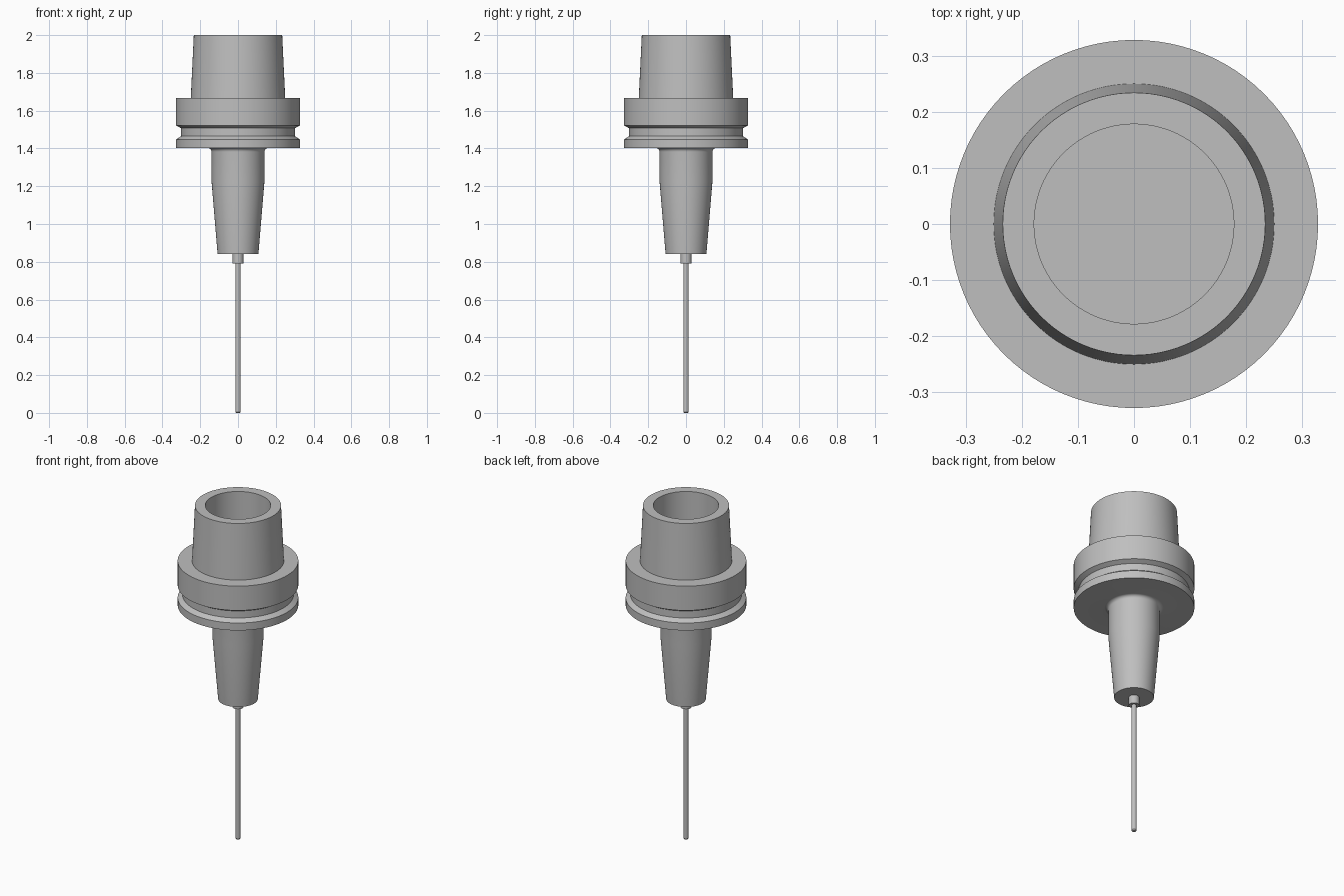
import bpy, bmesh, math

cube = bpy.data.objects.get("Cube")
if cube:
    bpy.data.objects.remove(cube, do_unlink=True)

steel = bpy.data.materials.new("brushed grey steel")
steel.use_nodes = True
GREY = (0.52, 0.52, 0.52, 1)
steel.diffuse_color = GREY
steel.node_tree.nodes["Principled BSDF"].inputs["Base Color"].default_value = GREY


def turned(name, profile, steps=96):
    """Spin a (radius, height) profile about z into a solid of revolution."""
    bm = bmesh.new()
    verts = [bm.verts.new((r, 0, z)) for r, z in profile]
    edges = [bm.edges.new(pair) for pair in zip(verts, verts[1:])]
    bmesh.ops.spin(bm, geom=verts + edges, cent=(0, 0, 0), axis=(0, 0, 1),
                   angle=math.tau, steps=steps)
    bmesh.ops.remove_doubles(bm, verts=bm.verts, dist=1e-5)
    bmesh.ops.recalc_face_normals(bm, faces=bm.faces)
    mesh = bpy.data.meshes.new(name)
    bm.to_mesh(mesh)
    bm.free()
    mesh.materials.append(steel)
    obj = bpy.data.objects.new(name, mesh)
    bpy.context.collection.objects.link(obj)
    bpy.ops.object.select_all(action="DESELECT")
    obj.select_set(True)
    bpy.context.view_layer.objects.active = obj
    bpy.ops.object.shade_smooth_by_angle(angle=math.radians(25))
    return obj


# Holder: blind bore, tapered shank, grooved flange
bore = [(0, 1.6), (0.178, 1.6), (0.178, 2)]
shank = [(0.234, 2), (0.25, 1.668)]
flange = [(0.328, 1.668), (0.328, 1.522), (0.302, 1.507), (0.302, 1.465),
          (0.328, 1.447), (0.328, 1.402)]

# Fillet where the flange meets the neck
R = 0.02
fillet = [(0.14 + R - R * math.sin(a), 1.402 - R + R * math.cos(a))
          for a in (math.radians(15 * i) for i in range(7))]

# Neck: straight, then tapering to a flat nose
neck = [(0.14, 1.225), (0.108, 0.84), (0, 0.84)]
turned("tool_holder", bore + shank + flange + fillet + neck)

# Cutting tool: short collar and long thin rod with a chamfered tip
turned("tool_collar", [(0, 0.85), (0.029, 0.85), (0.029, 0.79), (0, 0.79)], 48)
turned("tool_rod", [(0, 0.8), (0.0145, 0.8), (0.0145, 0.006), (0.01, 0), (0, 0)], 48)
